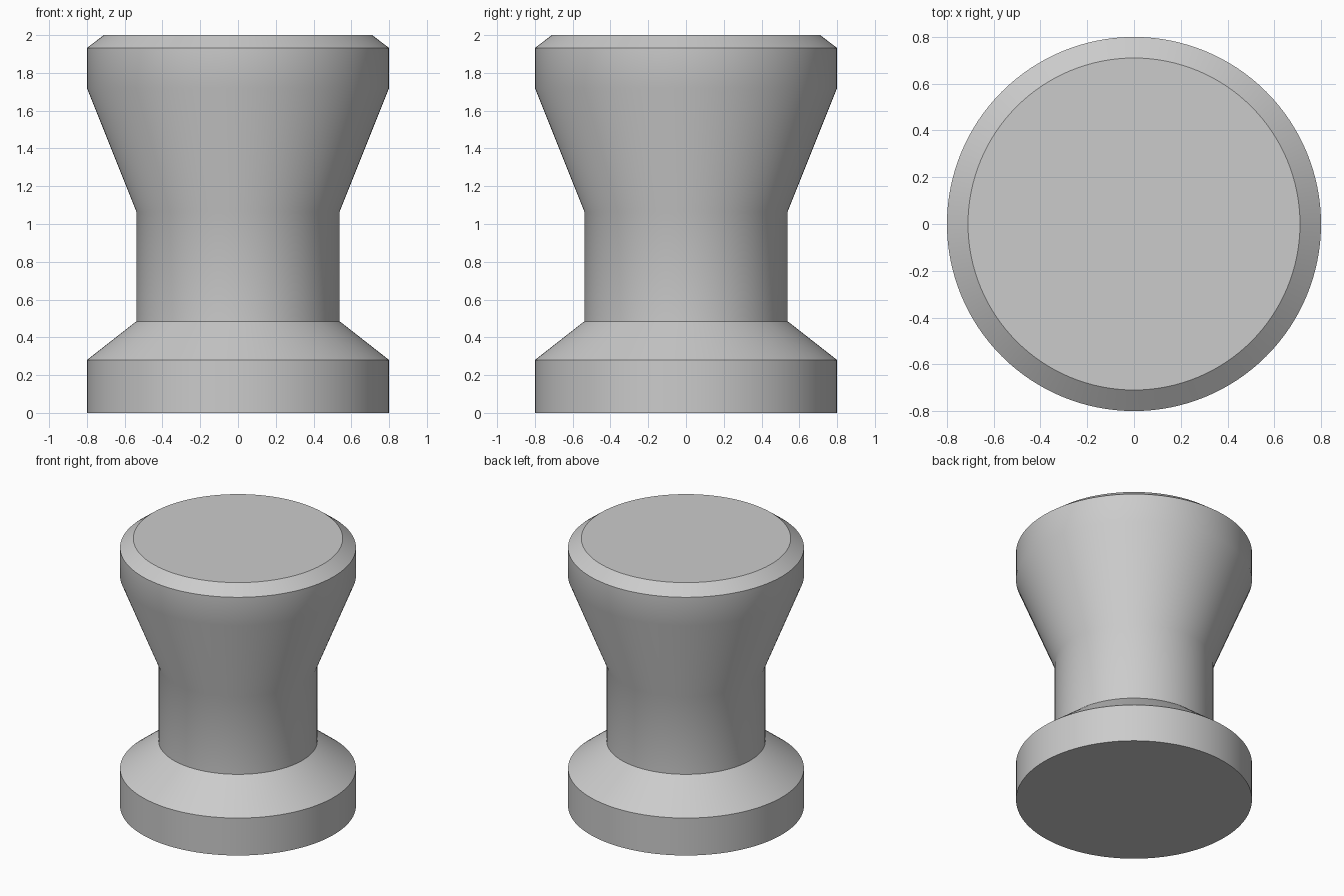
import bpy, bmesh, math

if "Cube" in bpy.data.objects:
    bpy.data.objects.remove(bpy.data.objects["Cube"])

SEGMENTS = 128

# Plain grey finish
grey = bpy.data.materials.new("plain_grey")
grey.diffuse_color = (0.6, 0.6, 0.6, 1.0)
grey.use_nodes = True
grey.node_tree.nodes["Principled BSDF"].inputs["Base Color"].default_value = grey.diffuse_color

# Knob outline from foot to cap: (radius, height)
profile = [(0.80, 0.0), (0.80, 0.28), (0.538, 0.485), (0.538, 1.065),
           (0.80, 1.72), (0.80, 1.932), (0.71, 2.0)]

# Turn the outline into rings, then close both ends with flat discs
bm = bmesh.new()
rings = []
for radius, height in profile:
    angles = [2 * math.pi * i / SEGMENTS for i in range(SEGMENTS)]
    rings.append([bm.verts.new((radius * math.cos(a), radius * math.sin(a), height))
                  for a in angles])
for low, high in zip(rings, rings[1:]):
    for i in range(SEGMENTS):
        j = (i + 1) % SEGMENTS
        bm.faces.new((low[i], low[j], high[j], high[i]))
bm.faces.new(rings[0][::-1])
bm.faces.new(rings[-1])

mesh = bpy.data.meshes.new("knob")
bm.to_mesh(mesh)
bm.free()
mesh.materials.append(grey)
knob = bpy.data.objects.new("knob", mesh)
bpy.context.collection.objects.link(knob)

# Smooth turned surface with crisp rims
bpy.context.view_layer.objects.active = knob
knob.select_set(True)
bpy.ops.object.shade_smooth_by_angle(angle=math.radians(30))
